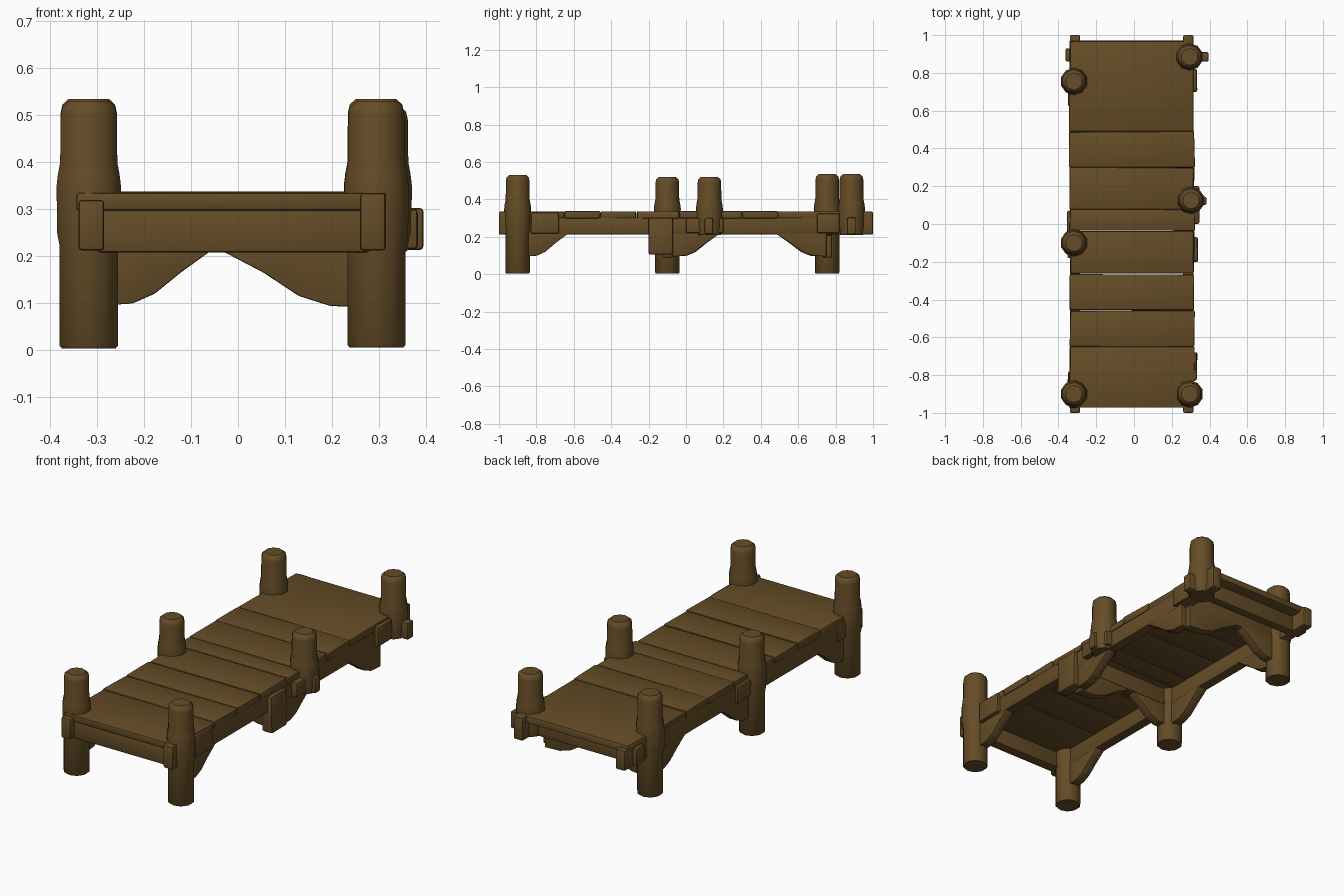
import bpy, bmesh, math, random
from mathutils import Vector

if "Cube" in bpy.data.objects:
    bpy.data.objects.remove(bpy.data.objects["Cube"])

random.seed(4)
wood = bpy.data.materials.new("brown wood")
wood.diffuse_color = (0.13, 0.073, 0.02, 1)
wood.use_nodes = True
wood.node_tree.nodes["Principled BSDF"].inputs["Base Color"].default_value = wood.diffuse_color


def finish(name, bm, bevel=0.0, angle=35):
    bmesh.ops.recalc_face_normals(bm, faces=bm.faces)
    if bevel:
        bmesh.ops.bevel(bm, geom=bm.edges[:], offset=bevel, segments=2,
                        profile=0.5, affect='EDGES')
    me = bpy.data.meshes.new(name)
    bm.to_mesh(me)
    bm.free()
    me.materials.append(wood)
    ob = bpy.data.objects.new(name, me)
    bpy.context.collection.objects.link(ob)
    bpy.ops.object.select_all(action='DESELECT')
    ob.select_set(True)
    bpy.context.view_layer.objects.active = ob
    bpy.ops.object.shade_smooth_by_angle(angle=math.radians(angle))
    return ob


def box(name, x, y, z, bevel=0.006, jitter=0.0):
    """Worn timber block given by its x, y and z ranges."""
    bm = bmesh.new()
    bmesh.ops.create_cube(bm, size=1)
    for v in bm.verts:
        v.co = [(r[0] + r[1]) / 2 + c * (r[1] - r[0])
                for r, c in zip((x, y, z), v.co)]
        v.co.x += random.uniform(-jitter, jitter)
        v.co.y += random.uniform(-jitter, jitter) * 0.4
    return finish(name, bm, bevel)


def post(name, x, y, bottom, top, sides=10):
    """Round post with a bulging collar at deck level and a rounded top."""
    profile = [(0.060, bottom), (0.065, bottom + 0.006), (0.065, 0.22),
               (0.071, 0.25), (0.072, 0.35), (0.069, 0.375), (0.064, 0.40),
               (0.063, top - 0.03), (0.059, top - 0.012), (0.045, top)]
    bm = bmesh.new()
    rings = []
    for r, z in profile:
        rings.append([bm.verts.new((x + r * math.cos((i + .5) * math.tau / sides),
                                    y + r * math.sin((i + .5) * math.tau / sides), z))
                      for i in range(sides)])
    for a, b in zip(rings, rings[1:]):
        for i in range(sides):
            j = (i + 1) % sides
            bm.faces.new((a[i], a[j], b[j], b[i]))
    bm.faces.new(rings[0])
    bm.faces.new(rings[-1])
    return finish(name, bm, angle=40)


def brace(name, origin, direction, length, width=0.05, low=0.095):
    """Curved knee brace: a side profile extruded across its width."""
    d = Vector((direction[0], direction[1], 0))
    side = Vector((-d.y, d.x, 0)) * width / 2
    o = Vector((origin[0], origin[1], 0))
    profile = [(0, low), (0.27, low + 0.004), (0.47, low + 0.025),
               (0.70, 0.165), (1.0, 0.217), (0, 0.235)]
    bm = bmesh.new()
    a, b = [[bm.verts.new(o + d * s * length + side * k + Vector((0, 0, z)))
             for s, z in profile] for k in (-1, 1)]
    bm.faces.new(a)
    bm.faces.new(b)
    for i in range(len(a)):
        j = (i + 1) % len(a)
        bm.faces.new((a[i], a[j], b[j], b[i]))
    return finish(name, bm, 0.004)


# Posts: the two rear right ones hang from the beam
post("left_front_post", -0.318, -0.90, 0.003, 0.53)
post("left_middle_post", -0.318, -0.10, 0.003, 0.52)
post("left_back_post", -0.318, 0.755, 0.003, 0.535)
post("right_front_post", 0.295, -0.90, 0.005, 0.53)
post("right_middle_post", 0.302, 0.125, 0.21, 0.52)
post("right_back_post", 0.294, 0.885, 0.21, 0.535)

# Deck planks with slightly ragged ends
cuts = [-0.972, -0.65, -0.458, -0.265, -0.035, 0.078, 0.30, 0.49, 0.97]
for i, (a, b) in enumerate(zip(cuts, cuts[1:])):
    gap = 0.004 if i == 3 else 0.001
    box(f"deck_plank_{i + 1}", (-0.340, 0.318), (a + gap, b - 0.001),
        (0.298, 0.337 + random.uniform(-0.003, 0.001)), 0.006, 0.006)

# Long side beams with squared end stubs
for side, x0, x1, top in (("left", -0.34, -0.285, 0.32), ("right", 0.26, 0.315, 0.335)):
    box(f"{side}_side_beam", (x0, x1), (-0.98, 0.98), (0.213, 0.303))
    for end, s in (("front", -1), ("back", 1)):
        box(f"{side}_{end}_beam_stub", (x0, x1), sorted((s * 0.955, s * 1.0)), (0.212, top), 0.008)

# Cross beams, the back one passing out beyond the post
box("front_cross_beam", (-0.30, 0.28), (-0.965, -0.91), (0.208, 0.298))
box("middle_cross_beam", (-0.345, 0.32), (-0.125, -0.07), (0.208, 0.30))
box("inner_cross_beam", (-0.32, 0.30), (0.73, 0.78), (0.208, 0.30))
box("back_cross_beam", (-0.33, 0.395), (0.86, 0.91), (0.213, 0.303), 0.008)
box("back_left_peg", (-0.362, -0.30), (0.86, 0.93), (0.22, 0.31), 0.008)
box("middle_right_peg", (0.30, 0.383), (0.10, 0.145), (0.215, 0.30), 0.008)

# Patch blocks along the outer sides
for i, (x, y, z) in enumerate([((0.29, 0.334), (-0.83, -0.68), (0.218, 0.33)),
                               ((0.28, 0.34), (-0.20, -0.07), (0.105, 0.30)),
                               ((0.29, 0.345), (0.00, 0.20), (0.22, 0.30)),
                               ((0.29, 0.336), (0.70, 0.82), (0.22, 0.325)),
                               ((-0.352, -0.30), (-0.18, 0.07), (0.22, 0.31)),
                               ((-0.35, -0.30), (-0.85, -0.78), (0.22, 0.315)),
                               ((-0.35, -0.30), (0.62, 0.70), (0.22, 0.315))]):
    box(f"side_patch_{i + 1}", x, y, z, 0.009, 0.003)

# Knee braces along the sides
brace("left_front_brace", (-0.312, -0.86), (0, 1), 0.23)
brace("left_middle_brace", (-0.312, -0.06), (0, 1), 0.24)
brace("left_back_brace", (-0.312, 0.73), (0, -1), 0.25)
brace("right_front_brace", (0.288, -0.86), (0, 1), 0.23)
brace("right_middle_brace", (0.288, -0.07), (0, 1), 0.25)
brace("right_back_brace", (0.288, 0.75), (0, -1), 0.27)

# Knee braces under the cross beams
for row, y in (("middle", -0.098), ("back", 0.755)):
    brace(f"{row}_left_cross_brace", (-0.29, y), (1, 0), 0.24)
    brace(f"{row}_right_cross_brace", (0.285, y), (-1, 0), 0.33, low=0.09)
